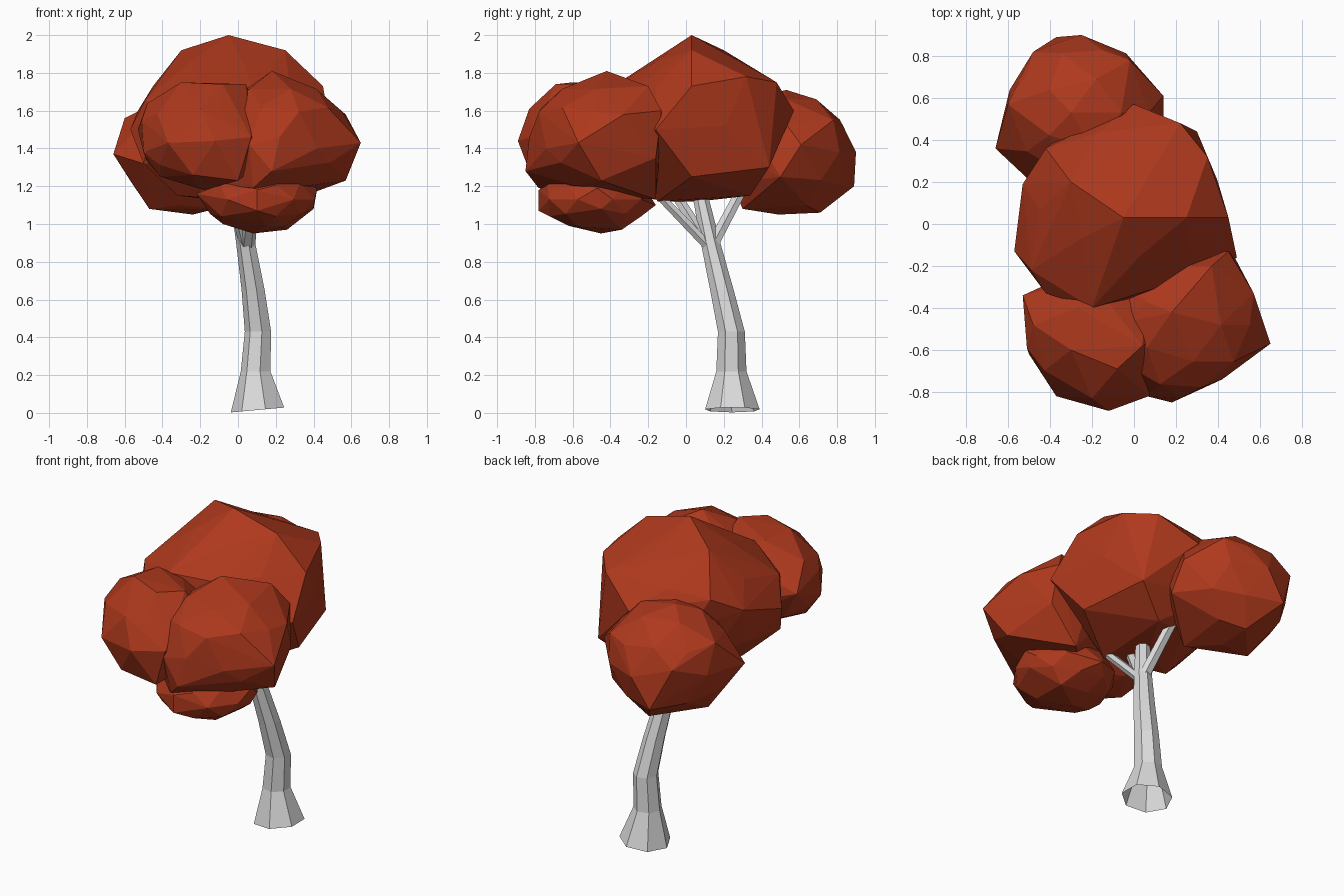
import bpy
import bmesh
import math
from mathutils import Vector

start_cube = bpy.data.objects.get("Cube")
if start_cube:
    bpy.data.objects.remove(start_cube, do_unlink=True)


def make_material(name, colour):
    material = bpy.data.materials.new(name)
    material.use_nodes = True
    material.diffuse_color = colour
    material.node_tree.nodes["Principled BSDF"].inputs["Base Color"].default_value = colour
    return material


rust_leaves = make_material("rust_leaves", (0.42, 0.04, 0.012, 1))
pale_bark = make_material("pale_bark", (0.71, 0.71, 0.71, 1))


def finish(bm, name, material):
    """Turn a bmesh into a flat shaded object."""
    mesh = bpy.data.meshes.new(name)
    bm.to_mesh(mesh)
    bm.free()
    mesh.materials.append(material)
    obj = bpy.data.objects.new(name, mesh)
    bpy.context.collection.objects.link(obj)
    return obj


def leaf_clump(name, centre, radii, corners):
    """Faceted ellipsoid whose nearest points are pulled out to the given corners."""
    centre, radii = Vector(centre), Vector(radii)
    ball = bmesh.new()
    bmesh.ops.create_icosphere(ball, subdivisions=2, radius=1)
    directions = [v.co.normalized() for v in ball.verts]
    ball.free()

    points = [Vector(corner) for corner in corners]
    for point in points:
        aim = Vector(o / r for o, r in zip(point - centre, radii)).normalized()
        directions.remove(max(directions, key=aim.dot))
    points += [centre + Vector(a * r for a, r in zip(d, radii)) for d in directions]

    bm = bmesh.new()
    for point in points:
        bm.verts.new(point)
    hull = bmesh.ops.convex_hull(bm, input=bm.verts)
    loose = {v for v in hull["geom_interior"] + hull["geom_unused"]
             if isinstance(v, bmesh.types.BMVert)}
    bmesh.ops.delete(bm, geom=list(loose), context="VERTS")
    bmesh.ops.recalc_face_normals(bm, faces=bm.faces)
    return finish(bm, name, rust_leaves)


def limb(name, rings, sides, turn=0.0, tilt=0.0):
    """Tube through (x, y, z, radius) rings; tilt slopes the first ring."""
    bm = bmesh.new()
    loops = []
    for i, (x, y, z, radius) in enumerate(rings):
        loop = []
        for s in range(sides):
            angle = turn + math.tau * s / sides
            dx, dy = radius * math.cos(angle), radius * math.sin(angle)
            loop.append(bm.verts.new((x + dx, y + dy, z + (dx * tilt if i == 0 else 0))))
        loops.append(loop)
    for low, high in zip(loops, loops[1:]):
        for s in range(sides):
            t = (s + 1) % sides
            bm.faces.new((low[s], low[t], high[t], high[s]))
    bm.faces.new(loops[-1])
    return finish(bm, name, pale_bark)


# Canopy
leaf_clump("crown_leaves", (-0.05, 0.07, 1.52), (0.47, 0.45, 0.4), [
    (-0.05, 0.03, 2.0), (-0.3, 0.2, 1.92), (0.25, 0.03, 1.92),
    (0.0, 0.57, 1.6), (0.22, 0.48, 1.75), (0.35, 0.32, 1.78),
    (0.45, 0.03, 1.73), (0.49, -0.16, 1.5), (-0.2, -0.4, 1.72),
    (-0.42, -0.33, 1.6), (-0.57, -0.13, 1.5), (-0.53, 0.19, 1.6),
    (-0.42, 0.36, 1.7), (0.3, 0.44, 1.3), (0.4, 0.03, 1.25),
    (0.1, 0.34, 1.15), (0.1, -0.15, 1.12), (-0.5, -0.22, 1.32),
    (-0.49, -0.22, 1.66), (-0.32, -0.1, 1.15)])
leaf_clump("back_leaves", (-0.25, 0.53, 1.38), (0.36, 0.35, 0.33), [
    (-0.25, 0.9, 1.38), (-0.37, 0.89, 1.2), (-0.48, 0.82, 1.45),
    (-0.6, 0.57, 1.56), (-0.66, 0.36, 1.37), (-0.02, 0.78, 1.55),
    (0.14, 0.61, 1.42), (0.14, 0.5, 1.25), (-0.3, 0.53, 1.71),
    (-0.18, 0.69, 1.66), (-0.24, 0.71, 1.06), (-0.24, 0.49, 1.05),
    (-0.47, 0.45, 1.08), (-0.12, 0.3, 1.08), (-0.5, 0.21, 1.32)])
leaf_clump("front_left_leaves", (0.22, -0.48, 1.46), (0.37, 0.35, 0.3), [
    (0.18, -0.42, 1.81), (0.37, -0.2, 1.73), (0.65, -0.57, 1.43),
    (0.57, -0.33, 1.58), (0.57, -0.45, 1.23), (0.48, -0.16, 1.35),
    (0.45, -0.13, 1.6), (0.42, -0.74, 1.4), (0.18, -0.85, 1.28),
    (0.08, -0.78, 1.19), (0.3, -0.16, 1.13), (0.06, -0.82, 1.42),
    (-0.12, -0.6, 1.21)])
leaf_clump("front_right_leaves", (-0.18, -0.53, 1.46), (0.34, 0.32, 0.28), [
    (-0.53, -0.34, 1.5), (-0.51, -0.59, 1.55), (-0.5, -0.62, 1.38),
    (-0.48, -0.48, 1.64), (-0.37, -0.82, 1.43), (-0.12, -0.89, 1.44),
    (0.07, -0.82, 1.46), (-0.27, -0.4, 1.74), (-0.3, -0.6, 1.75),
    (-0.08, -0.69, 1.74), (0.04, -0.58, 1.74), (0.0, -0.81, 1.23),
    (-0.24, -0.81, 1.26), (-0.41, -0.6, 1.25), (-0.2, -0.83, 1.61)])
leaf_clump("lower_leaves", (0.12, -0.48, 1.13), (0.3, 0.3, 0.17), [
    (0.42, -0.47, 1.19), (0.4, -0.45, 1.08), (0.26, -0.34, 0.97),
    (0.08, -0.45, 0.95), (0.15, -0.62, 0.99), (-0.08, -0.5, 1.0),
    (-0.22, -0.5, 1.16), (0.1, -0.78, 1.07), (0.1, -0.78, 1.18),
    (0.1, -0.16, 1.1)])

# Trunk and branches
limb("trunk", [(0.11, 0.245, 0.016, 0.148), (0.097, 0.24, 0.22, 0.082),
               (0.109, 0.24, 0.43, 0.073), (0.083, 0.19, 0.65, 0.064),
               (0.043, 0.13, 0.9, 0.053), (-0.01, 0.065, 1.2, 0.04)],
     7, math.radians(181), 0.09)
branch_tips = {"back_branch": (-0.03, 0.31, 1.21),
               "front_left_branch": (0.08, -0.16, 1.17),
               "front_right_branch": (-0.03, -0.07, 1.18)}
for name, tip in branch_tips.items():
    limb(name, [(0.05, 0.13, 0.87, 0.04), (*tip, 0.035)], 6)
